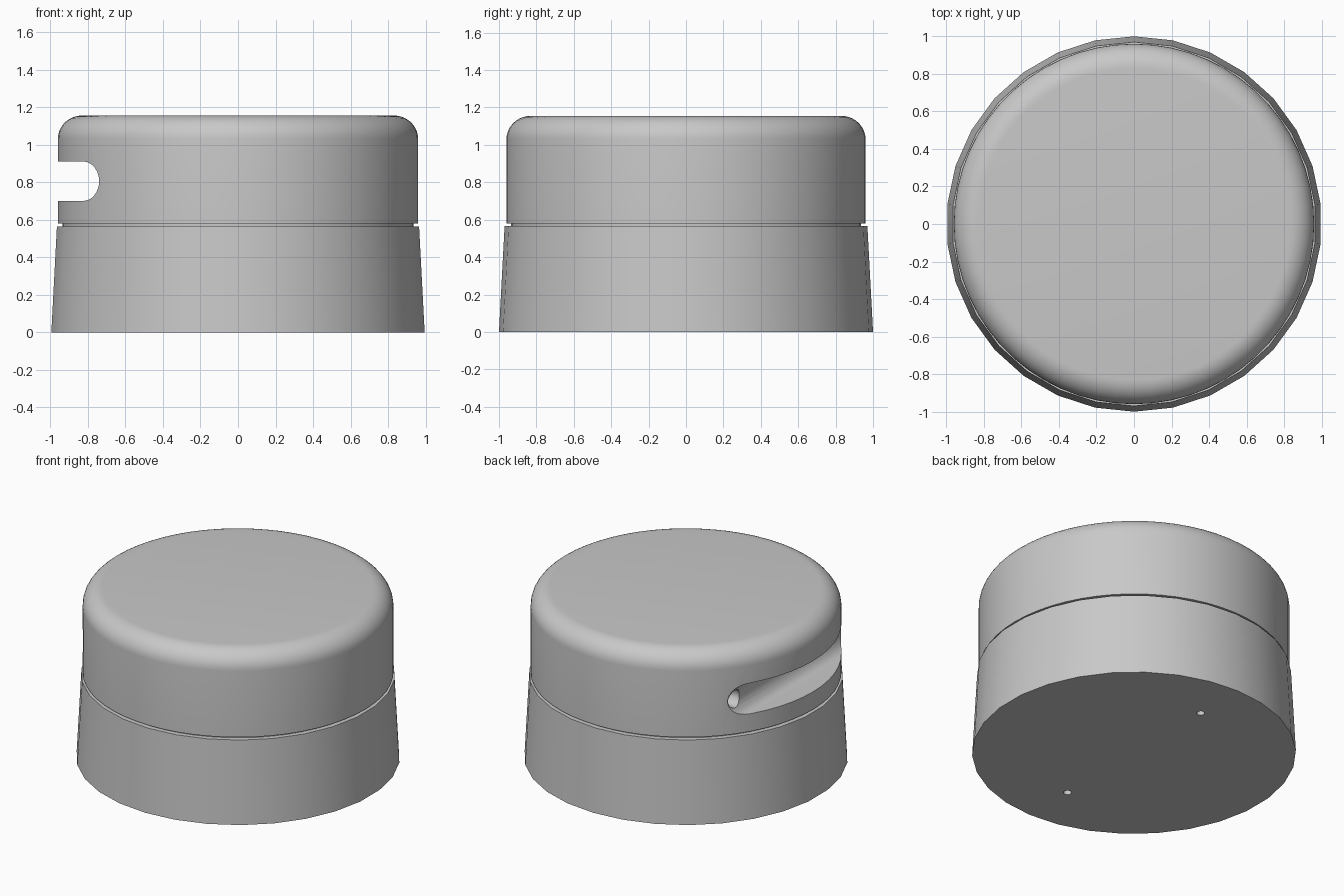
import bpy, bmesh, math
from mathutils import Matrix, Vector

if "Cube" in bpy.data.objects:
    bpy.data.objects.remove(bpy.data.objects["Cube"], do_unlink=True)

grey = bpy.data.materials.new("matte_grey")
grey.use_nodes = True
colour = (0.58, 0.58, 0.58, 1)
grey.diffuse_color = colour
grey.node_tree.nodes["Principled BSDF"].inputs["Base Color"].default_value = colour


def make_object(name, bm):
    bmesh.ops.recalc_face_normals(bm, faces=bm.faces)
    mesh = bpy.data.meshes.new(name)
    bm.to_mesh(mesh)
    bm.free()
    mesh.materials.append(grey)
    obj = bpy.data.objects.new(name, mesh)
    bpy.context.collection.objects.link(obj)
    return obj


def lathe(name, profile, sides):
    """Closed solid from (radius, height) rings, with a corner on the y axis."""
    bm = bmesh.new()
    rings = []
    for r, z in profile:
        angles = [math.pi / 2 + math.tau * i / sides for i in range(sides)]
        rings.append([bm.verts.new((r * math.cos(a), r * math.sin(a), z)) for a in angles])
    for low, high in zip(rings, rings[1:]):
        for i in range(sides):
            j = (i + 1) % sides
            bm.faces.new((low[i], low[j], high[j], high[i]))
    bm.faces.new(rings[0])
    bm.faces.new(rings[-1])
    return make_object(name, bm)


def cylinder_cutter(name, radius, length, centre, axis):
    bm = bmesh.new()
    turn = Vector((0, 0, 1)).rotation_difference(Vector(axis)).to_matrix().to_4x4()
    bmesh.ops.create_cone(bm, cap_ends=True, segments=24, radius1=radius, radius2=radius,
                          depth=length, matrix=Matrix.Translation(centre) @ turn)
    return make_object(name, bm)


def slot_cutter():
    # Round-ended profile pushed straight through along y
    bm = bmesh.new()
    points = [(-1.3, 0.91), (-1.3, 0.70)]
    for i in range(17):
        a = -math.pi / 2 + math.pi * i / 16
        points.append((-0.825 + 0.085 * math.cos(a), 0.805 + 0.105 * math.sin(a)))
    face = bm.faces.new([bm.verts.new((x, -1.2, z)) for x, z in points])
    pushed = bmesh.ops.extrude_face_region(bm, geom=[face])["geom"]
    bmesh.ops.translate(bm, vec=(0, 2.4, 0),
                        verts=[v for v in pushed if isinstance(v, bmesh.types.BMVert)])
    return make_object("slot_cutter", bm)


def cut(target, cutter):
    cutter.hide_render = True
    mod = target.modifiers.new("cut", 'BOOLEAN')
    mod.operation, mod.solver, mod.object = 'DIFFERENCE', 'EXACT', cutter
    bpy.context.view_layer.objects.active = target
    bpy.ops.object.modifier_apply(modifier=mod.name)
    bpy.data.objects.remove(cutter, do_unlink=True)


# Tapered base with two screw holes underneath
base = lathe("base", [(1.0, 0), (0.97, 0.565)], 30)
for side in (-1, 1):
    cut(base, cylinder_cutter("screw_hole_cutter", 0.025, 0.6, (0, 0.64 * side, 0), (0, 0, 1)))

# Cap with narrow neck, straight wall and rounded shoulder
shoulder = [(0.83 + 0.13 * math.cos(a), 1.03 + 0.125 * math.sin(a))
            for a in (math.pi / 2 * i / 10 for i in range(11))]
cap = lathe("cap", [(0.935, 0.55), (0.935, 0.58), (0.96, 0.58)] + shoulder, 60)

# Side slot, with a small round hole in its inner wall
cut(cap, slot_cutter())
cut(cap, cylinder_cutter("wall_hole_cutter", 0.06, 0.6, (-0.74, 0.545, 0.805), (1, 0, 0)))

# Smooth curved walls, crisp rims
bpy.ops.object.select_all(action='DESELECT')
for part in (base, cap):
    part.select_set(True)
bpy.context.view_layer.objects.active = cap
bpy.ops.object.shade_smooth_by_angle(angle=math.radians(30))
